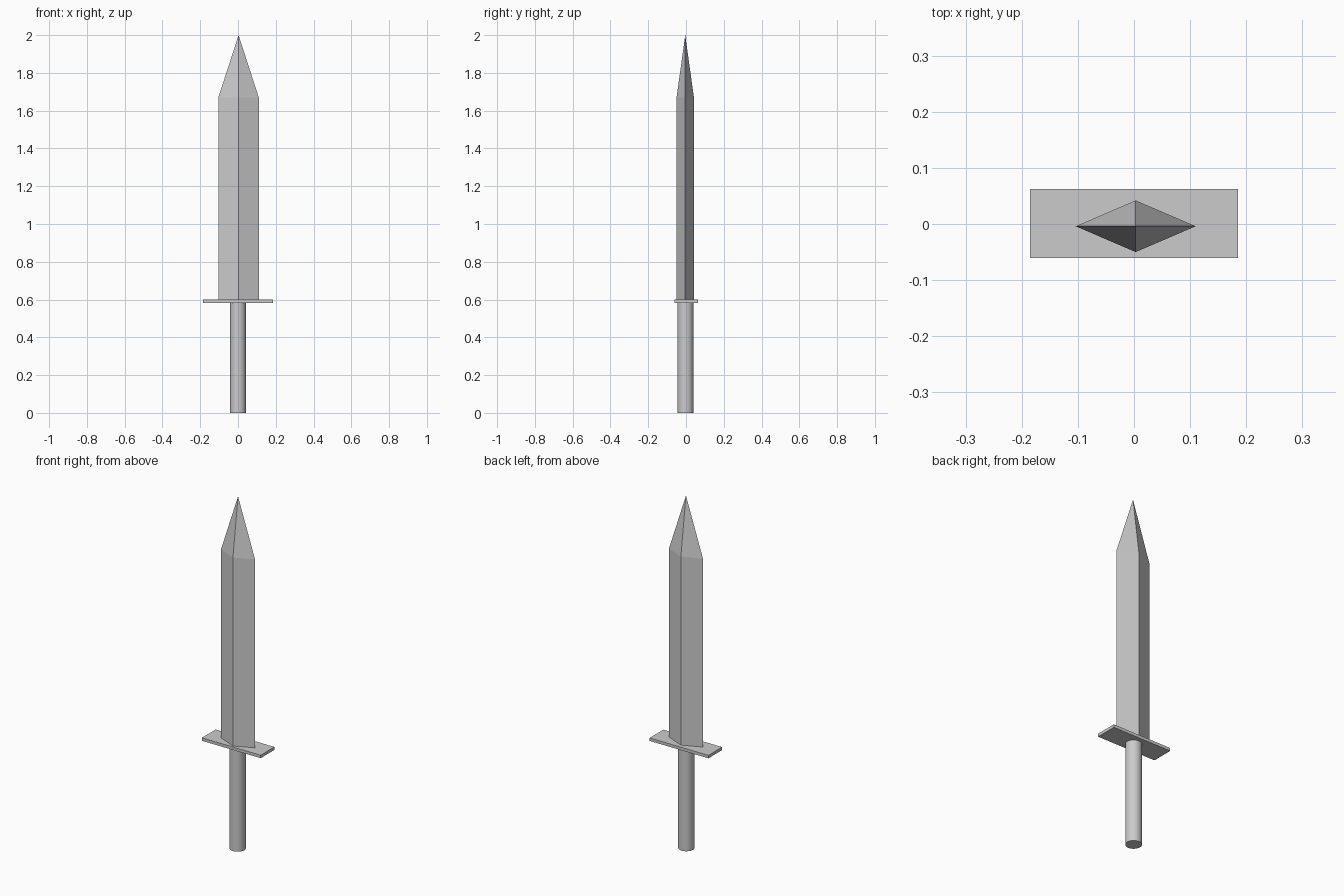
import bpy, bmesh

if "Cube" in bpy.data.objects:
    bpy.data.objects.remove(bpy.data.objects["Cube"])

GUARD_BOTTOM, GUARD_TOP = 0.583, 0.60

# Handle: smooth round grip
bpy.ops.mesh.primitive_cylinder_add(vertices=32, radius=0.042, depth=GUARD_BOTTOM,
                                    location=(0, -0.003, GUARD_BOTTOM / 2))
bpy.context.object.name = "handle"
bpy.ops.object.shade_smooth_by_angle()

# Guard: thin flat plate
bpy.ops.mesh.primitive_cube_add(size=1, location=(0, 0.001, (GUARD_BOTTOM + GUARD_TOP) / 2))
guard = bpy.context.object
guard.name = "guard"
guard.scale = (0.37, 0.123, GUARD_TOP - GUARD_BOTTOM)

# Blade: diamond section extruded up, then drawn to a point
cx, cy, half_w, half_d = 0.003, -0.004, 0.107, 0.046
bm = bmesh.new()
diamond = [(half_w, 0), (0, half_d), (-half_w, 0), (0, -half_d)]
lower, upper = ([bm.verts.new((cx + x, cy + y, z)) for x, y in diamond]
                for z in (GUARD_TOP, 1.67))
tip = bm.verts.new((cx, cy, 2.0))
bm.faces.new(lower[::-1])
for i in range(4):
    j = (i + 1) % 4
    bm.faces.new((lower[i], lower[j], upper[j], upper[i]))
    bm.faces.new((upper[i], upper[j], tip))
mesh = bpy.data.meshes.new("blade")
bm.to_mesh(mesh)
bm.free()
bpy.context.collection.objects.link(bpy.data.objects.new("blade", mesh))
